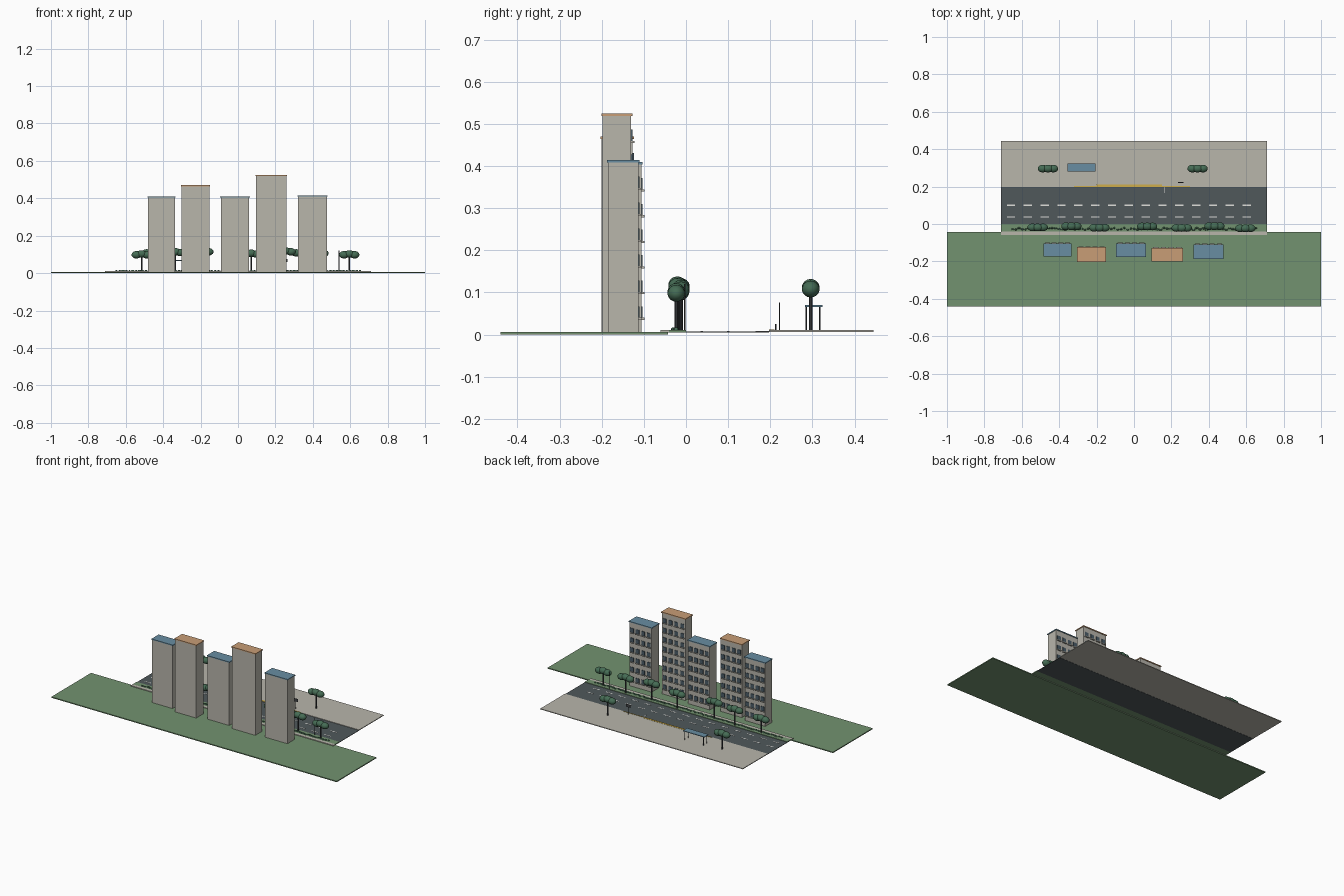
import bpy, bmesh, math, random
from mathutils import Matrix, Vector

if "Cube" in bpy.data.objects:
    bpy.data.objects.remove(bpy.data.objects["Cube"])

random.seed(4)


def material(name, rgb):
    m = bpy.data.materials.new(name)
    m.diffuse_color = (*rgb, 1)
    m.use_nodes = True
    m.node_tree.nodes["Principled BSDF"].inputs["Base Color"].default_value = m.diffuse_color
    return m


GRASS = material("grass green", (0.17, 0.29, 0.16))
STONE = material("warm grey", (0.48, 0.465, 0.41))
ROAD = material("asphalt", (0.08, 0.098, 0.105))
BLUE = material("roof blue", (0.14, 0.27, 0.36))
ORANGE = material("roof orange", (0.58, 0.34, 0.18))
LEAF = material("leaf green", (0.06, 0.15, 0.09))
GLASS = material("window dark", (0.07, 0.11, 0.14))
METAL = material("dark metal", (0.05, 0.055, 0.06))
YELLOW = material("paving yellow", (0.62, 0.42, 0.07))
WHITE = material("line white", (0.75, 0.75, 0.72))


def finish(name, bm, mat, smooth=False):
    me = bpy.data.meshes.new(name)
    bm.to_mesh(me)
    bm.free()
    me.materials.append(mat)
    for p in me.polygons:
        p.use_smooth = smooth
    ob = bpy.data.objects.new(name, me)
    bpy.context.collection.objects.link(ob)
    return ob


def boxes(name, mat, spans):
    """One object from boxes given as (x0, x1, y0, y1, z0, z1)."""
    bm = bmesh.new()
    for x0, x1, y0, y1, z0, z1 in spans:
        c = Vector((x0 + x1, y0 + y1, z0 + z1)) / 2
        m = Matrix.Translation(c) @ Matrix.Diagonal((x1 - x0, y1 - y0, z1 - z0, 1))
        bmesh.ops.create_cube(bm, size=1, matrix=m)
    return finish(name, bm, mat)


def blobs(name, mat, items, u=14, v=9):
    """One object from ellipsoids given as (centre, radii)."""
    bm = bmesh.new()
    for c, r in items:
        bmesh.ops.create_uvsphere(bm, u_segments=u, v_segments=v, radius=1,
                                  matrix=Matrix.Translation(c) @ Matrix.Diagonal((*r, 1)))
    return finish(name, bm, mat, True)


def posts(name, mat, items):
    """One object from upright cylinders given as (x, y, z0, z1, radius)."""
    bm = bmesh.new()
    for x, y, z0, z1, r in items:
        bmesh.ops.create_cone(bm, cap_ends=True, segments=10, radius1=r, radius2=r, depth=z1 - z0,
                              matrix=Matrix.Translation((x, y, (z0 + z1) / 2)))
    return finish(name, bm, mat)


# Ground slabs
boxes("lawn", GRASS, [(-1, 1, -0.44, -0.043, 0, 0.006)])
boxes("near_pavement", STONE, [(-0.71, 0.71, -0.06, -0.04, 0.005, 0.0105)])
boxes("planting_strip", GRASS, [(-0.71, 0.71, -0.04, 0.0, 0.005, 0.0105)])
boxes("road", ROAD, [(-0.71, 0.71, 0.0, 0.197, 0.005, 0.0075)])
boxes("plaza", STONE, [(-0.71, 0.71, 0.197, 0.445, 0.006, 0.0105)])

# Road markings and tactile paving
dashes = []
for i in range(15):
    x = -0.68 + i * 0.09
    for y in (0.037, 0.1):
        dashes.append((x, x + 0.045, y - 0.003, y + 0.003, 0.0075, 0.0082))
boxes("lane_dashes", WHITE, dashes)
boxes("tactile_paving", YELLOW, [(-0.32, 0.30, 0.197, 0.203, 0.0105, 0.0115),
                                 (-0.20, 0.15, 0.203, 0.210, 0.0105, 0.0115)])
boxes("stop_line", WHITE, [(0.163, 0.167, 0.165, 0.197, 0.0075, 0.0082)])

# Apartment towers: x range, y range, height, roof colour, floors
towers = [(-0.481, -0.338, -0.172, -0.106, 0.410, BLUE, 6),
          (-0.302, -0.153, -0.200, -0.127, 0.470, ORANGE, 7),
          (-0.092, 0.060, -0.174, -0.106, 0.410, BLUE, 6),
          (0.096, 0.260, -0.198, -0.130, 0.525, ORANGE, 8),
          (0.320, 0.476, -0.185, -0.113, 0.415, BLUE, 6)]
for x0, x1, y0, y1, h, roof, floors in towers:
    boxes("tower_body", STONE, [(x0, x1, y0, y1, 0.005, h - 0.006)])
    boxes("tower_roof", roof, [(x0 - 0.003, x1 + 0.003, y0 - 0.003, y1 + 0.003, h - 0.006, h)])
    panes, ledges = [], []
    bay = (x1 - x0) / 4
    step = (h - 0.045) / floors
    for f in range(floors):
        z = 0.04 + f * step
        for c in range(4):
            x = x0 + bay * (c + 0.5)
            panes.append((x - 0.012, x + 0.012, y1 - 0.002, y1 + 0.003, z, z + 0.027))
            ledges.append((x - 0.014, x + 0.014, y1 - 0.002, y1 + 0.008, z - 0.005, z))
    boxes("tower_windows", GLASS, panes)
    boxes("window_ledges", STONE, ledges)

# Street trees: x, y, canopy height
trees = [(-0.515, -0.018, 0.100), (-0.335, -0.012, 0.112), (-0.185, -0.020, 0.116),
         (0.070, -0.013, 0.104), (0.255, -0.021, 0.116), (0.430, -0.012, 0.108),
         (0.595, -0.023, 0.100), (-0.460, 0.296, 0.110), (0.340, 0.296, 0.110)]
for x, y, z in trees:
    posts("tree_trunk", METAL, [(x, y, 0.008, z, 0.0045)])
    blobs("tree_canopy", LEAF, [((x + d, y, z + dz), (r, 0.021, 0.02))
                                for d, dz, r in ((-0.028, -0.002, 0.027),
                                                 (0, 0.002, 0.03), (0.028, -0.002, 0.027))])

# Low hedge of small bushes
hedge = []
for i in range(75):
    hedge.append(((-0.65 + i * 0.0176, -0.026 + random.uniform(-0.005, 0.005), 0.0115),
                  (random.uniform(0.006, 0.011), 0.005, random.uniform(0.004, 0.006))))
blobs("hedge", LEAF, hedge, 8, 6)

# Waiting shelter
boxes("shelter_roof", BLUE, [(-0.355, -0.205, 0.282, 0.324, 0.066, 0.070)])
posts("shelter_posts", METAL, [(x, y, 0.01, 0.067, 0.0018)
                               for x in (-0.345, -0.215) for y in (0.285, 0.318)])

# Stop sign post, lamp post and bollard
posts("sign_and_lamp_posts", METAL, [(0.25, 0.222, 0.01, 0.076, 0.0016),
                                     (0.54, -0.003, 0.008, 0.12, 0.0016),
                                     (-0.20, 0.213, 0.01, 0.025, 0.0016)])
boxes("sign_panel", METAL, [(0.235, 0.265, 0.2205, 0.2235, 0.058, 0.076)])
